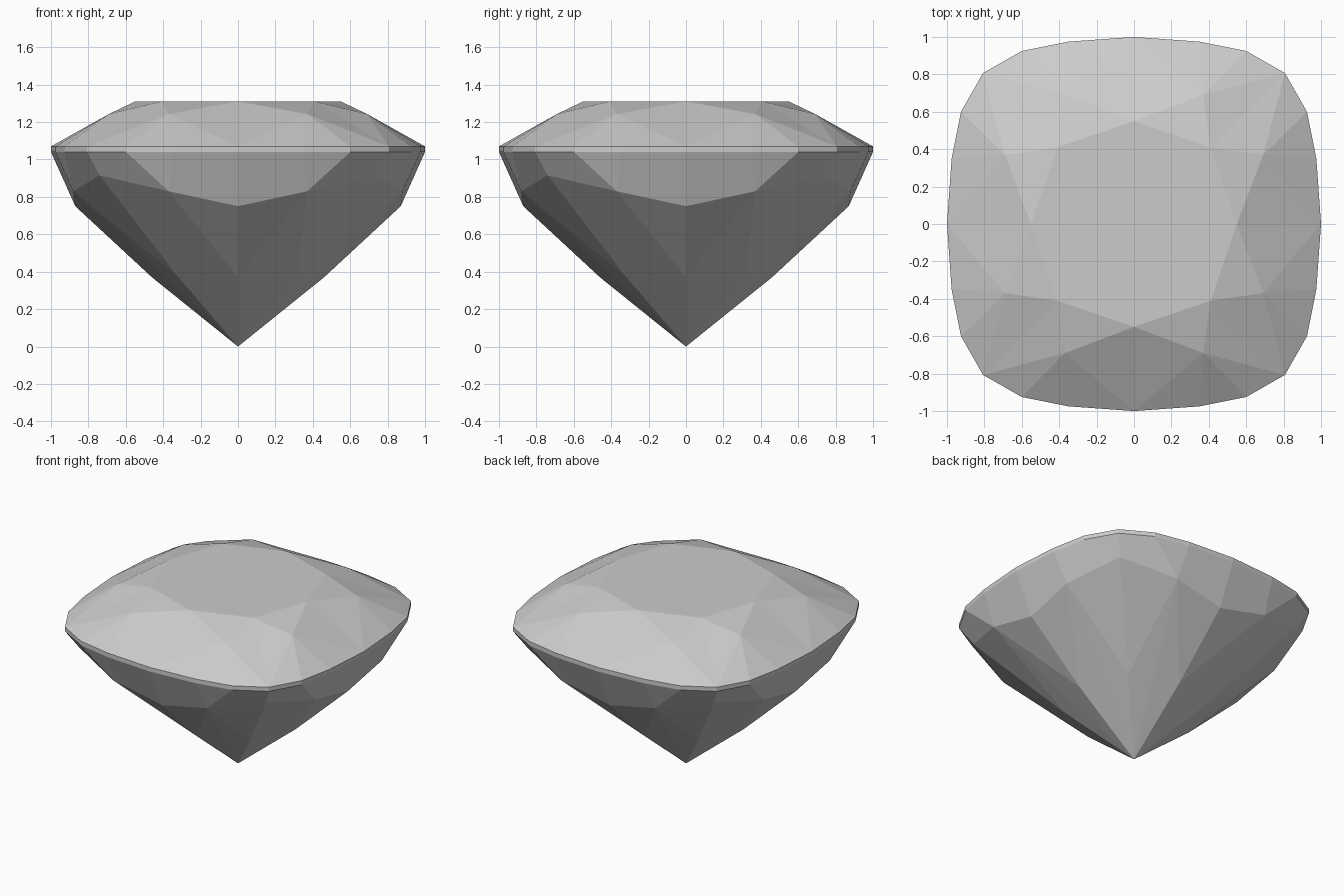
import bpy
import bmesh
import math

cube = bpy.data.objects.get("Cube")
if cube:
    bpy.data.objects.remove(cube, do_unlink=True)

# Pale grey stone
stone = bpy.data.materials.new("pale_grey_stone")
stone.use_nodes = True
colour = (0.6, 0.6, 0.6, 1.0)
stone.diffuse_color = colour
stone.node_tree.nodes["Principled BSDF"].inputs["Base Color"].default_value = colour

# Heights of the cut
TABLE, GIRDLE_TOP, GIRDLE_LOW = 1.31, 1.07, 1.04

# Girdle outline from the middle of a side to the corner
outline = [(0, 1), (0.35, 0.975), (0.6, 0.925), (0.807, 0.807)]
upper = [(x, y, GIRDLE_TOP) for x, y in outline]
lower = [(x, y, GIRDLE_LOW) for x, y in outline]

# Crown points
centre = (0, 0, TABLE)
table_side = (0, 0.55, TABLE)
table_corner = (0.41, 0.41, TABLE)
star = (0.37, 0.69, 1.243)

# Pavilion points
culet = (0, 0, 0)
side_low = (0, 0.46, 0.37)
corner_low = (0.32, 0.32, 0.372)
side_mid = (0, 0.87, 0.75)
half_mid = (0.37, 0.88, 0.83)
corner_mid = (0.74, 0.74, 0.915)

# Facets of one eighth of the stone
facets = [
    (centre, table_side, table_corner),
    (table_side, star, table_corner),
    (table_side, upper[0], star),
    (table_corner, star, upper[3]),
    (side_mid, lower[0], lower[1]),
    (side_mid, lower[1], half_mid),
    (half_mid, lower[1], lower[2]),
    (half_mid, lower[2], lower[3]),
    (half_mid, lower[3], corner_mid),
    (side_low, side_mid, half_mid),
    (corner_low, half_mid, corner_mid),
    (culet, side_low, half_mid),
    (culet, half_mid, corner_low),
]
for i in range(3):
    facets.append((star, upper[i], upper[i + 1]))
    facets.append((upper[i], lower[i], lower[i + 1], upper[i + 1]))

# Repeat the eighth across both axes and the diagonal
bm = bmesh.new()
for sx in (1, -1):
    for sy in (1, -1):
        for swap in (False, True):
            for facet in facets:
                pts = [(y, x, z) if swap else (x, y, z) for x, y, z in facet]
                bm.faces.new([bm.verts.new((x * sx, y * sy, z)) for x, y, z in pts])

# Weld, then merge flat neighbours into whole facets
bmesh.ops.remove_doubles(bm, verts=bm.verts[:], dist=0.001)
bmesh.ops.dissolve_limit(bm, angle_limit=math.radians(0.8),
                         verts=bm.verts[:], edges=bm.edges[:])
bmesh.ops.recalc_face_normals(bm, faces=bm.faces[:])

mesh = bpy.data.meshes.new("cushion_cut_gem")
bm.to_mesh(mesh)
bm.free()
mesh.materials.append(stone)
gem = bpy.data.objects.new("cushion_cut_gem", mesh)
bpy.context.collection.objects.link(gem)
